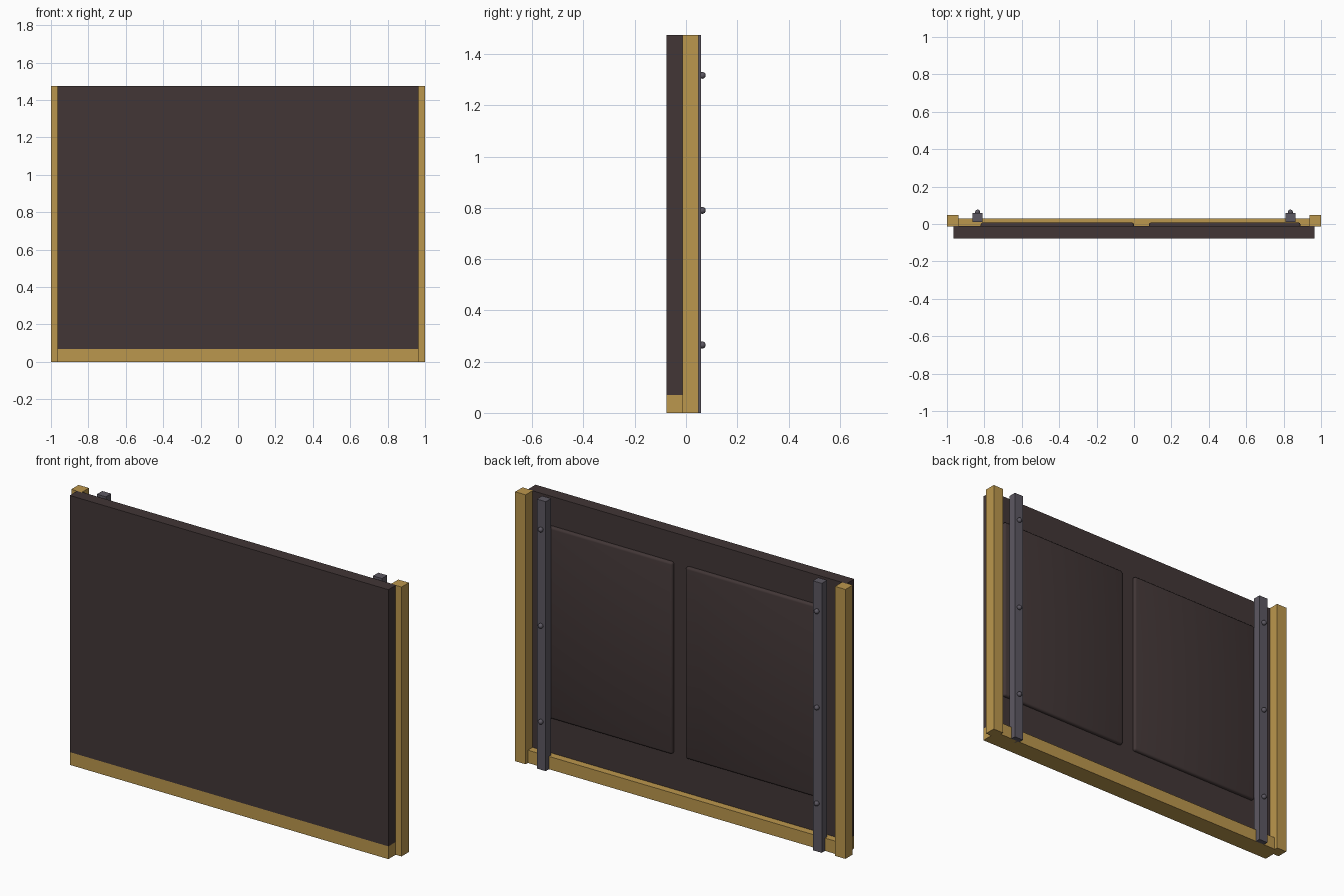
import bpy
import bmesh
from mathutils import Matrix, Vector

if "Cube" in bpy.data.objects:
    bpy.data.objects.remove(bpy.data.objects["Cube"])

H = 1.475        # overall height
RAIL_TOP = 0.07  # top of the timber bottom rail


def material(name, rgb):
    m = bpy.data.materials.new(name)
    m.diffuse_color = (*rgb, 1.0)
    m.use_nodes = True
    m.node_tree.nodes["Principled BSDF"].inputs["Base Color"].default_value = m.diffuse_color
    return m


timber = material("golden timber", (0.50, 0.31, 0.075))
dark = material("dark brown board", (0.054, 0.037, 0.037))
metal = material("grey metal", (0.108, 0.098, 0.122))


def finish(name, bm, mat, smooth=False):
    mesh = bpy.data.meshes.new(name)
    bm.to_mesh(mesh)
    bm.free()
    mesh.materials.append(mat)
    ob = bpy.data.objects.new(name, mesh)
    bpy.context.collection.objects.link(ob)
    if smooth:
        bpy.ops.object.select_all(action='DESELECT')
        ob.select_set(True)
        bpy.context.view_layer.objects.active = ob
        bpy.ops.object.shade_smooth_by_angle()
    return ob


def box(name, x, y, z, mat, bevel=0.0, segments=1):
    """Box from (min, max) ranges, with optional rounded edges."""
    lo, hi = Vector((x[0], y[0], z[0])), Vector((x[1], y[1], z[1]))
    bm = bmesh.new()
    bmesh.ops.create_cube(bm, size=1.0, matrix=Matrix.Translation((lo + hi) / 2)
                          @ Matrix.Diagonal((*(hi - lo), 1.0)))
    if bevel:
        bmesh.ops.bevel(bm, geom=bm.edges[:], offset=bevel, segments=segments,
                        profile=0.5, affect='EDGES')
    return finish(name, bm, mat, smooth=bevel > 0)


# Main board and the timber rail beneath it
box("main_board", (-0.965, 0.965), (-0.077, -0.01), (RAIL_TOP, H), dark)
box("bottom_rail", (-0.965, 0.965), (-0.077, 0.03), (0, RAIL_TOP), timber)

# Two raised panels on the back
for name, xr in (("left_raised_panel", (-0.82, 0.0)), ("right_raised_panel", (0.08, 0.89))):
    box(name, xr, (-0.03, 0.008), (0.265, 1.315), dark, bevel=0.012, segments=3)

# Side posts, metal uprights and their bolts
for side, s in (("left", -1), ("right", 1)):
    box(side + "_post", sorted((s * 0.937, s * 1.0)), (-0.014, 0.049), (0, H), timber)
    box(side + "_upright", sorted((s * 0.809, s * 0.863)), (0.012, 0.058), (0, H), metal)
    for i, z in enumerate((0.265, 0.79, 1.317)):
        bm = bmesh.new()
        bmesh.ops.create_uvsphere(bm, u_segments=16, v_segments=10, radius=0.0135,
                                  matrix=Matrix.Translation((s * 0.836, 0.0635, z)))
        finish(f"{side}_bolt_{i + 1}", bm, metal, smooth=True)
